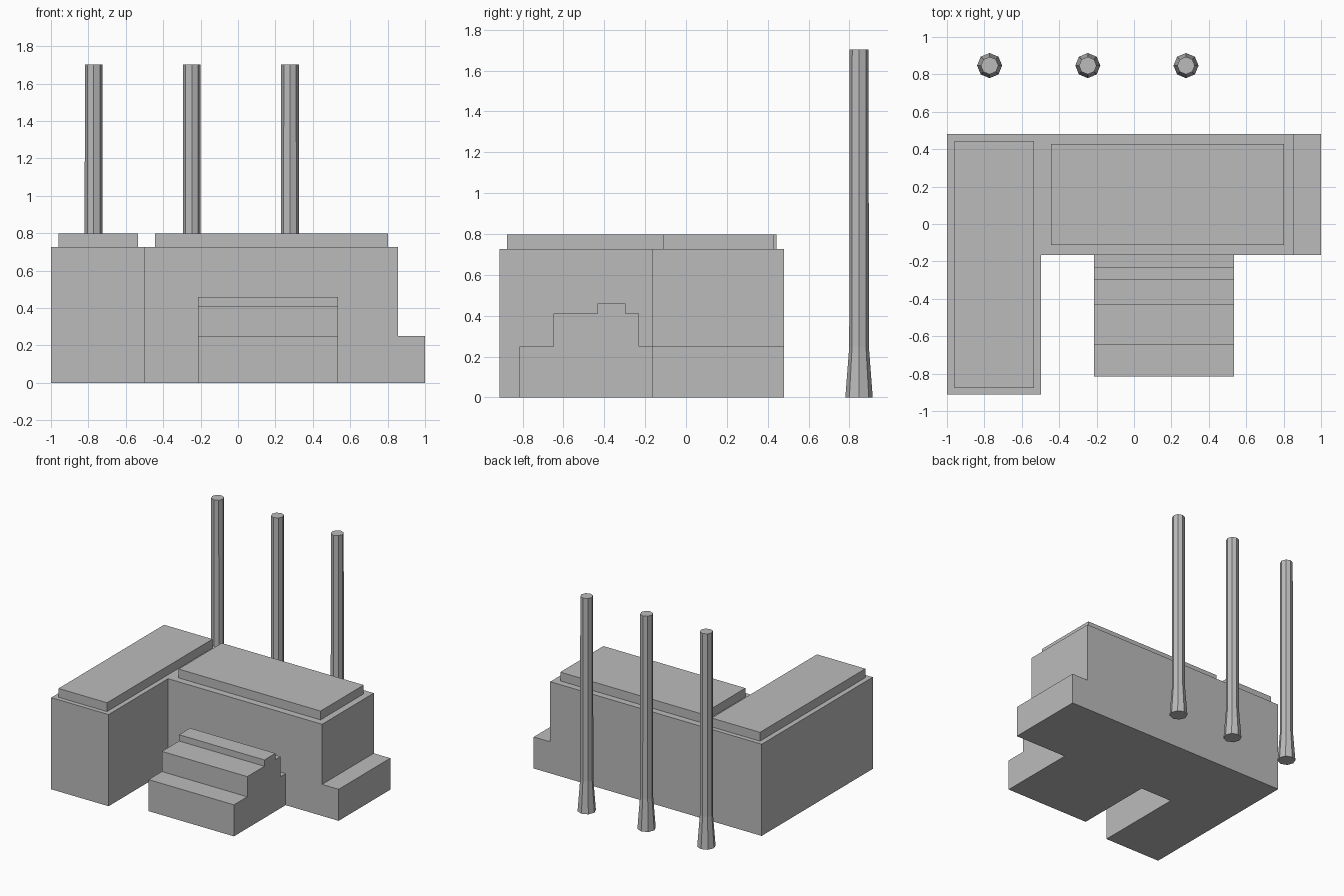
import bpy, bmesh, math
from mathutils import Vector

cube = bpy.data.objects.get("Cube")
if cube:
    bpy.data.objects.remove(cube, do_unlink=True)

# One plain grey for everything
GREY = (0.5, 0.5, 0.5, 1)
grey = bpy.data.materials.new("concrete_grey")
grey.use_nodes = True
grey.diffuse_color = GREY
grey.node_tree.nodes["Principled BSDF"].inputs["Base Color"].default_value = GREY


def finish(name, bm):
    bmesh.ops.recalc_face_normals(bm, faces=bm.faces)
    mesh = bpy.data.meshes.new(name)
    bm.to_mesh(mesh)
    bm.free()
    mesh.materials.append(grey)
    obj = bpy.data.objects.new(name, mesh)
    bpy.context.collection.objects.link(obj)
    return obj


def prism(name, points, offset):
    """Extrude a closed outline along an offset vector."""
    bm = bmesh.new()
    face = bm.faces.new([bm.verts.new(p) for p in points])
    out = bmesh.ops.extrude_face_region(bm, geom=[face], use_keep_orig=True)
    moved = [v for v in out["geom"] if isinstance(v, bmesh.types.BMVert)]
    bmesh.ops.translate(bm, verts=moved, vec=Vector(offset))
    return finish(name, bm)


def box(name, x0, x1, y0, y1, z0, z1):
    corners = [(x0, y0, z0), (x1, y0, z0), (x1, y1, z0), (x0, y1, z0)]
    return prism(name, corners, (0, 0, z1 - z0))


def chimney(name, x, y, rings, sides=8):
    """Stack of octagonal rings, flared at the foot."""
    bm = bmesh.new()
    loops = []
    for r, z in rings:
        angles = [math.tau * i / sides for i in range(sides)]
        loops.append([bm.verts.new((x + r * math.cos(a), y + r * math.sin(a), z))
                      for a in angles])
    for low, high in zip(loops, loops[1:]):
        for i in range(sides):
            j = (i + 1) % sides
            bm.faces.new((low[i], low[j], high[j], high[i]))
    bm.faces.new(loops[0])
    bm.faces.new(loops[-1])
    return finish(name, bm)


# L-shaped main building with a low annex on its end
WALL = 0.727
BACK, HALL_FRONT, WING_FRONT = 0.48, -0.167, -0.912
outline = [(-1, WING_FRONT), (-0.497, WING_FRONT), (-0.497, HALL_FRONT),
           (0.855, HALL_FRONT), (0.855, BACK), (-1, BACK)]
prism("main_building", [(x, y, 0) for x, y in outline], (0, 0, WALL))
box("low_annex", 0.855, 1, HALL_FRONT, BACK, 0, 0.25)

# Raised roof slabs
box("wing_roof", -0.96, -0.535, -0.877, 0.444, WALL, 0.797)
box("hall_roof", -0.443, 0.803, -0.112, 0.428, WALL, 0.797)

# Stepped front block, drawn as a side profile
steps = [(HALL_FRONT, 0), (-0.815, 0), (-0.815, 0.25), (-0.648, 0.25),
         (-0.648, 0.41), (-0.433, 0.41), (-0.433, 0.46), (-0.295, 0.46),
         (-0.295, 0.41), (-0.231, 0.41), (-0.231, 0.25), (HALL_FRONT, 0.25)]
prism("stepped_block", [(-0.214, y, z) for y, z in steps], (0.749, 0, 0))

# Row of three chimneys behind
for i, side in enumerate(("right", "middle", "left")):
    chimney(f"{side}_chimney", -0.772 + 0.525 * i, 0.847,
            [(0.067, 0), (0.048, 0.25), (0.047, 1.702)])
